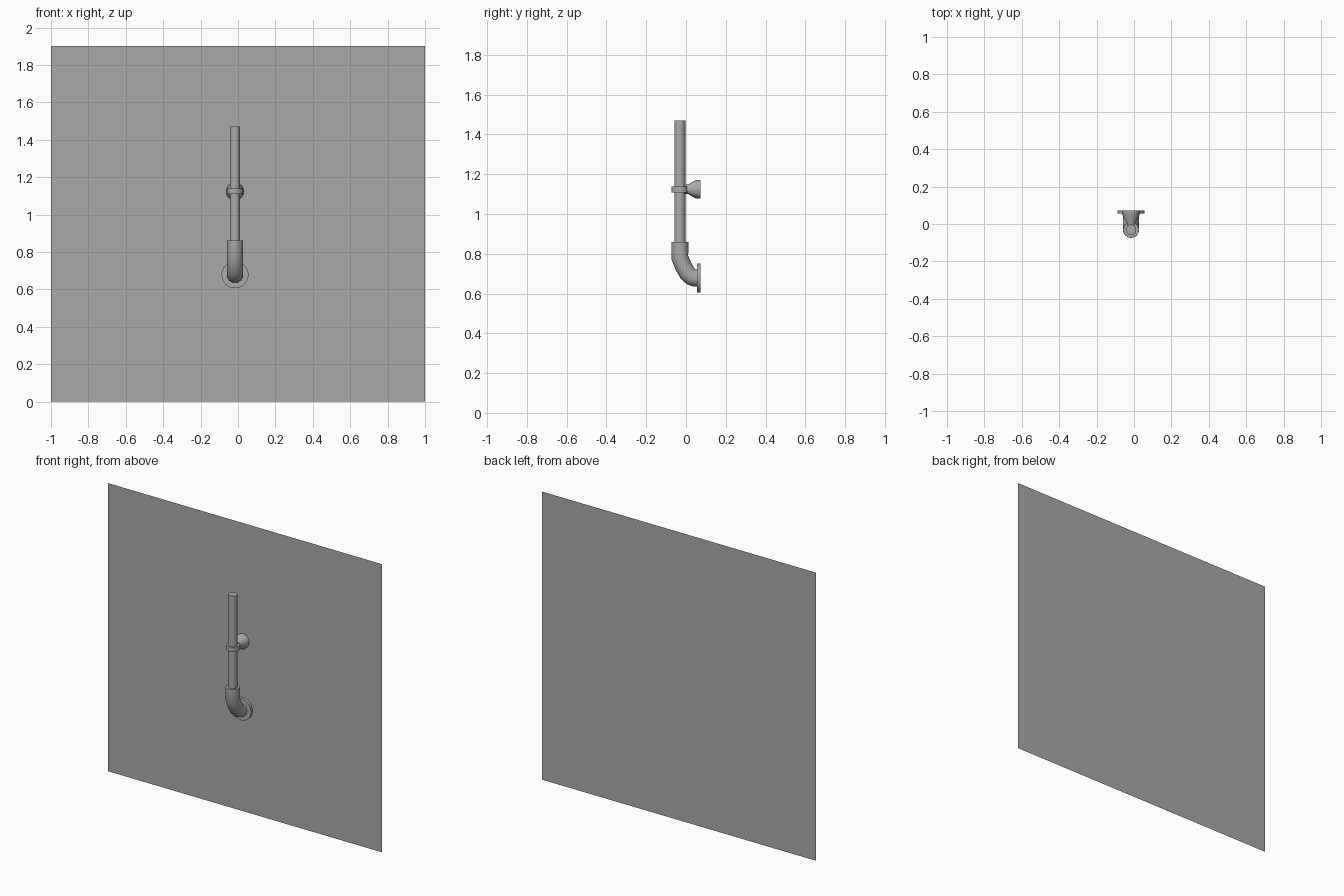
import bpy, bmesh, math
from mathutils import Vector

if "Cube" in bpy.data.objects:
    bpy.data.objects.remove(bpy.data.objects["Cube"])

X, PIPE_Y, WALL_Y = -0.016, -0.031, 0.073

grey = bpy.data.materials.new("plain grey")
grey.use_nodes = True
grey.diffuse_color = (0.4, 0.4, 0.4, 1)
grey.node_tree.nodes["Principled BSDF"].inputs["Base Color"].default_value = (0.4, 0.4, 0.4, 1)


def finish(name, bm, smooth=True):
    bmesh.ops.recalc_face_normals(bm, faces=bm.faces)
    mesh = bpy.data.meshes.new(name)
    bm.to_mesh(mesh)
    bm.free()
    obj = bpy.data.objects.new(name, mesh)
    bpy.context.collection.objects.link(obj)
    mesh.materials.append(grey)
    if smooth:
        bpy.ops.object.select_all(action="DESELECT")
        obj.select_set(True)
        bpy.context.view_layer.objects.active = obj
        bpy.ops.object.shade_smooth_by_angle(angle=math.radians(35))
    return obj


def tube(name, path, sides=32):
    """Capped round tube along (y, z, radius) points in the plane x = X."""
    bm = bmesh.new()
    points = [Vector((X, y, z)) for y, z, r in path]
    rings = []
    for i, p in enumerate(points):
        before = (p - points[i - 1]).normalized() if i else Vector()
        after = (points[i + 1] - p).normalized() if i + 1 < len(points) else Vector()
        tangent = (before + after).normalized()
        side = Vector((1, 0, 0))
        up = tangent.cross(side)
        ring = []
        for k in range(sides):
            a = math.tau * k / sides
            ring.append(bm.verts.new(p + path[i][2] * (math.cos(a) * side + math.sin(a) * up)))
        rings.append(ring)
    for lower, upper in zip(rings, rings[1:]):
        for k in range(sides):
            n = (k + 1) % sides
            bm.faces.new((lower[k], lower[n], upper[n], upper[k]))
    bm.faces.new(rings[0])
    bm.faces.new(rings[-1])
    return finish(name, bm)


# Flat wall sheet
bm = bmesh.new()
bm.faces.new([bm.verts.new((x, WALL_Y, z)) for x, z in ((-1, 0), (1, 0), (1, 1.9), (-1, 1.9))])
finish("wall", bm, smooth=False)

# Upright pipe
tube("upright_pipe", [(PIPE_Y, 0.8, 0.028), (PIPE_Y, 1.47, 0.028)])

# Elbow that turns from the pipe into the wall
R = 0.043
tube("elbow", [(PIPE_Y, 0.86, R), (PIPE_Y, 0.78, R), (-0.012, 0.735, R),
               (0.007, 0.702, R), (0.026, 0.684, R), (0.042, 0.678, R), (WALL_Y, 0.678, R)])

# Round flange where the elbow meets the wall
tube("wall_flange", [(0.055, 0.678, 0.072), (WALL_Y, 0.678, 0.072)])

# Clamp ring and its flared wall mount
tube("clamp_ring", [(PIPE_Y, 1.109, 0.042), (PIPE_Y, 1.139, 0.042)])
tube("clamp_mount", [(PIPE_Y, 1.124, 0.024), (0.01, 1.124, 0.024), (0.05, 1.124, 0.047),
                     (WALL_Y, 1.124, 0.047)])
